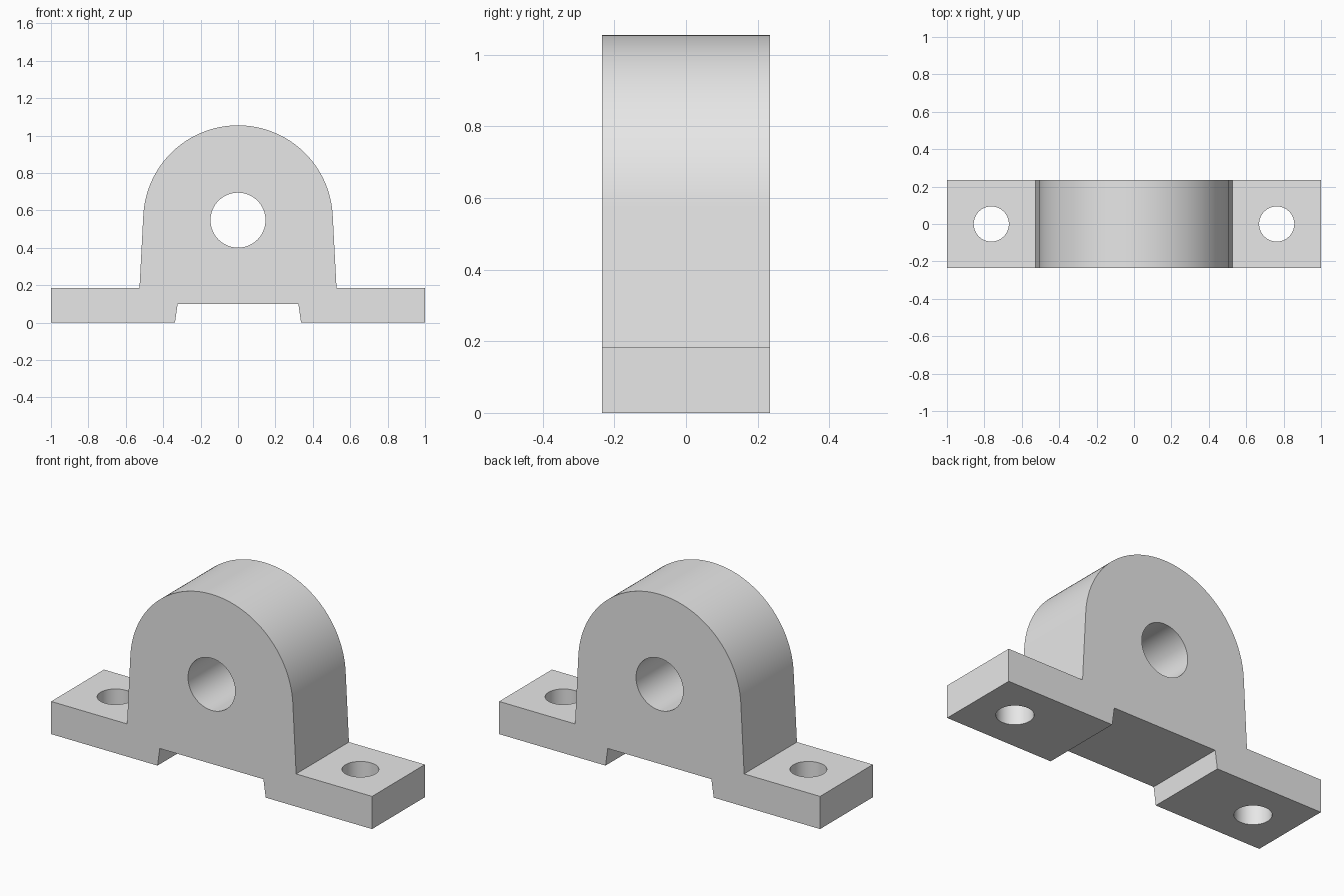
import bpy
import bmesh
from math import cos, sin, tan, radians
from mathutils import Matrix

cube = bpy.data.objects.get("Cube")
if cube:
    bpy.data.objects.remove(cube, do_unlink=True)

# Main dimensions
HALF_DEPTH = 0.235
FOOT_TOP = 0.184
BORE_Z = 0.548
HOUSING_R = 0.507
BORE_R = 0.147
BOLT_X = 0.763
BOLT_R = 0.094
DRAFT = radians(3)

# Plain grey metal
grey = bpy.data.materials.new("plain grey")
grey.use_nodes = True
colour = (0.8, 0.8, 0.8, 1)
grey.diffuse_color = colour
grey.node_tree.nodes["Principled BSDF"].inputs["Base Color"].default_value = colour


def make_object(name, bm):
    bmesh.ops.recalc_face_normals(bm, faces=bm.faces[:])
    mesh = bpy.data.meshes.new(name)
    bm.to_mesh(mesh)
    bm.free()
    obj = bpy.data.objects.new(name, mesh)
    mesh.materials.append(grey)
    bpy.context.collection.objects.link(obj)
    return obj


def extrude_profile(name, points):
    bm = bmesh.new()
    face = bm.faces.new([bm.verts.new((x, -HALF_DEPTH, z)) for x, z in points])
    result = bmesh.ops.extrude_face_region(bm, geom=[face], use_keep_orig=True)
    moved = [v for v in result["geom"] if isinstance(v, bmesh.types.BMVert)]
    bmesh.ops.translate(bm, verts=moved, vec=(0, 2 * HALF_DEPTH, 0))
    return make_object(name, bm)


def drill(target, radius, matrix):
    bm = bmesh.new()
    bmesh.ops.create_cone(bm, cap_ends=True, segments=64, radius1=radius,
                          radius2=radius, depth=1, matrix=matrix)
    cutter = make_object("hole_cutter", bm)
    cutter.hide_render = True
    mod = target.modifiers.new("hole", "BOOLEAN")
    mod.operation = "DIFFERENCE"
    mod.solver = "EXACT"
    mod.object = cutter
    bpy.ops.object.modifier_apply(modifier=mod.name)
    bpy.data.objects.remove(cutter, do_unlink=True)


# Right half of the outline: relieved base, foot, tapered wall, rounded top
wall_x = HOUSING_R * cos(DRAFT)
wall_z = BORE_Z + HOUSING_R * sin(DRAFT)
half = [(0.323, 0.1), (0.337, 0), (1, 0), (1, FOOT_TOP),
        (wall_x + (wall_z - FOOT_TOP) * tan(DRAFT), FOOT_TOP)]
STEPS = 40
for i in range(STEPS):
    a = DRAFT + (radians(90) - DRAFT) * i / STEPS
    half.append((HOUSING_R * cos(a), BORE_Z + HOUSING_R * sin(a)))
outline = half + [(0, BORE_Z + HOUSING_R)] + [(-x, z) for x, z in reversed(half)]

block = extrude_profile("bearing_block", outline)
bpy.ops.object.select_all(action="DESELECT")
block.select_set(True)
bpy.context.view_layer.objects.active = block

# Shaft bore and the two mounting holes
drill(block, BORE_R, Matrix.Translation((0, 0, BORE_Z)) @ Matrix.Rotation(radians(90), 4, "X"))
for side in (-1, 1):
    drill(block, BOLT_R, Matrix.Translation((side * BOLT_X, 0, 0)))

bpy.ops.object.shade_smooth_by_angle(angle=radians(30))
